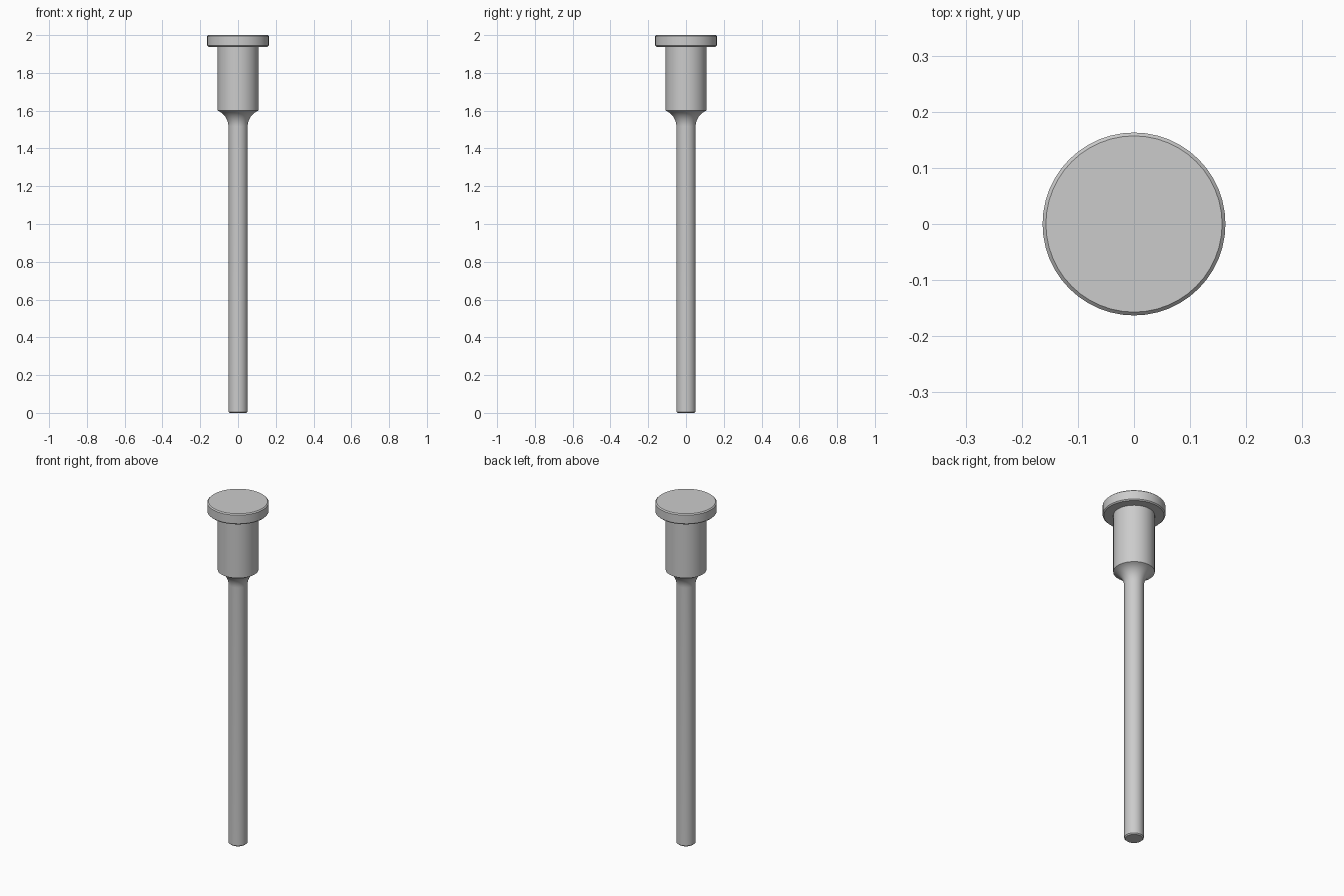
import bpy
import bmesh
from math import cos, sin, pi, radians, acos

SIDES = 48

cube = bpy.data.objects.get("Cube")
if cube:
    bpy.data.objects.remove(cube, do_unlink=True)

# Plain grey metal
steel = bpy.data.materials.new("grey_steel")
steel.use_nodes = True
grey = (0.6, 0.6, 0.6, 1)
steel.diffuse_color = grey
steel.node_tree.nodes["Principled BSDF"].inputs["Base Color"].default_value = grey


def turned_part(name, profile):
    """Revolve (radius, height) points around z and cap both ends."""
    bm = bmesh.new()
    rings = [[bm.verts.new((r * cos(2 * pi * i / SIDES), r * sin(2 * pi * i / SIDES), z))
              for i in range(SIDES)] for r, z in profile]
    for low, high in zip(rings, rings[1:]):
        for i in range(SIDES):
            j = (i + 1) % SIDES
            bm.faces.new((low[i], low[j], high[j], high[i]))
    bm.faces.new(rings[0][::-1])
    bm.faces.new(rings[-1])
    mesh = bpy.data.meshes.new(name)
    bm.to_mesh(mesh)
    bm.free()
    mesh.materials.append(steel)
    obj = bpy.data.objects.new(name, mesh)
    bpy.context.collection.objects.link(obj)
    bpy.ops.object.select_all(action='DESELECT')
    obj.select_set(True)
    bpy.context.view_layer.objects.active = obj
    bpy.ops.object.shade_smooth_by_angle(angle=radians(25))


shaft_r, collar_r, head_r = 0.051, 0.108, 0.163
collar_z, head_z, top_z = 1.6, 1.938, 2.0
bevel = 0.006

# Concave fillet sweeping from the shaft out to the collar edge
fillet_r = 0.09
sweep = acos((shaft_r + fillet_r - collar_r) / fillet_r)
start_z = collar_z - fillet_r * sin(sweep)
fillet = [(shaft_r + fillet_r * (1 - cos(sweep * k / 10)),
           start_z + fillet_r * sin(sweep * k / 10)) for k in range(11)]

# Shaft, fillet and collar in one turned body
turned_part("shaft_and_collar",
            [(shaft_r - bevel, 0), (shaft_r, bevel)] + fillet + [(collar_r, head_z)])

# Flat round head with bevelled rims
turned_part("head", [(head_r - bevel, head_z), (head_r, head_z + bevel),
                     (head_r, top_z - bevel), (head_r - bevel, top_z)])
